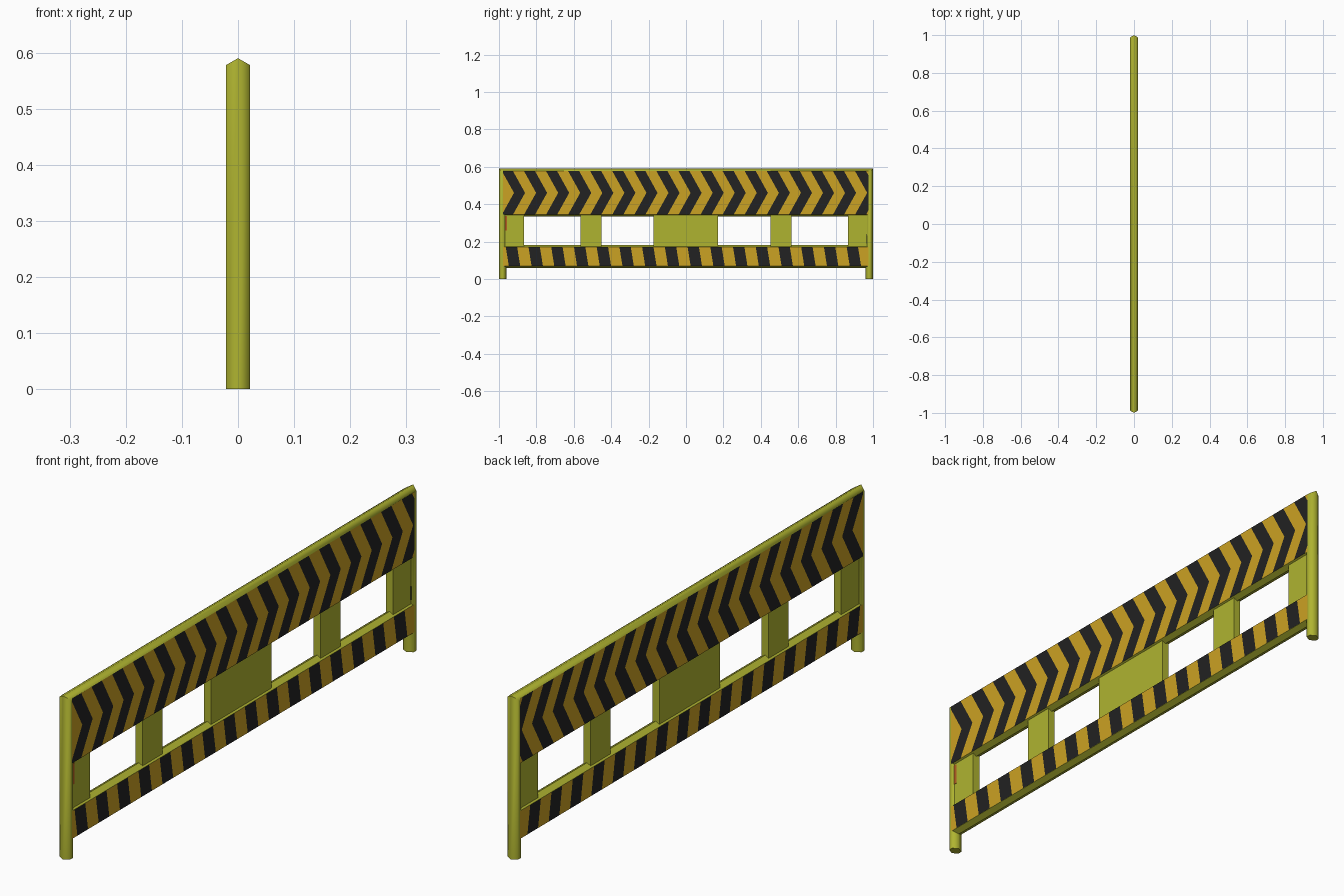
import bpy, bmesh, math
from mathutils import Vector

if "Cube" in bpy.data.objects:
    bpy.data.objects.remove(bpy.data.objects["Cube"])


def material(name, rgb):
    m = bpy.data.materials.new(name)
    m.diffuse_color = (*rgb, 1)
    m.use_nodes = True
    m.node_tree.nodes["Principled BSDF"].inputs["Base Color"].default_value = m.diffuse_color
    return m


OLIVE = material("olive yellow", (0.43, 0.455, 0.03))
AMBER = material("amber", (0.60, 0.36, 0.017))
BLACK = material("near black", (0.016, 0.016, 0.016))
RUST = material("rust orange", (0.45, 0.11, 0.015))


def finish(name, bm, mats, smooth=False):
    me = bpy.data.meshes.new(name)
    bm.to_mesh(me)
    bm.free()
    ob = bpy.data.objects.new(name, me)
    bpy.context.collection.objects.link(ob)
    for m in mats:
        me.materials.append(m)
    if smooth:
        bpy.ops.object.select_all(action='DESELECT')
        ob.select_set(True)
        bpy.context.view_layer.objects.active = ob
        bpy.ops.object.shade_smooth_by_angle(angle=math.radians(65))
    return ob


def sweep(name, rings, smooth=True):
    """Bridge matching rings of points and cap both ends."""
    bm = bmesh.new()
    loops = [[bm.verts.new(p) for p in r] for r in rings]
    n = len(rings[0])
    for a, b in zip(loops, loops[1:]):
        for i in range(n):
            j = (i + 1) % n
            bm.faces.new((a[i], a[j], b[j], b[i]))
    bm.faces.new(loops[0])
    bm.faces.new(loops[-1])
    bmesh.ops.recalc_face_normals(bm, faces=bm.faces)
    return finish(name, bm, [OLIVE], smooth)


def box(name, x0, x1, y0, y1, z0, z1, mat):
    bm = bmesh.new()
    bmesh.ops.create_cube(bm, size=1)
    for v in bm.verts:
        v.co = Vector(((x0 + x1) / 2 + v.co.x * (x1 - x0),
                       (y0 + y1) / 2 + v.co.y * (y1 - y0),
                       (z0 + z1) / 2 + v.co.z * (z1 - z0)))
    return finish(name, bm, [mat])


# Hexagonal tube frame: left post, top rail, right post, mitred at the corners
W = 0.021
HEX = [(0, 0), (W, 0.012), (W, 0.028), (0, 0.04), (-W, 0.028), (-W, 0.012)]
sweep("tube_frame", [
    [(x, -1 + d, 0) for x, d in HEX],
    [(x, -1 + d, 0.59 - d) for x, d in HEX],
    [(x, 1 - d, 0.59 - d) for x, d in HEX],
    [(x, 1 - d, 0) for x, d in HEX]])

# Upper and lower boards with ridged edges
B = 0.0205
for name, top, bottom in (("upper_board", 0.575, 0.334), ("lower_board", 0.183, 0.06)):
    prof = [(0, top), (B, top - 0.012), (B, bottom + 0.011),
            (0, bottom), (-B, bottom + 0.011), (-B, top - 0.012)]
    sweep(name, [[(x, y, z) for x, z in prof] for y in (-0.972, 0.972)], False)

# Connecting blocks between the boards
for name, y0, y1 in (("centre_block", -0.175, 0.172),
                     ("left_block", -0.565, -0.452), ("right_block", 0.452, 0.565),
                     ("left_end_block", -0.97, -0.865), ("right_end_block", 0.865, 0.97)):
    box(name, -0.014, 0.014, y0, y1, 0.165, 0.35, OLIVE)


def striped_panel(name, side, rows, period, phase):
    """Rows are (z0, z1, shift0, shift1): stripes slant by the shift over each row."""
    y0, y1 = -0.978, 0.977
    bm = bmesh.new()
    x = side * 0.0216
    for z0, z1, s0, s1 in rows:
        f = bm.faces.new([bm.verts.new((x, y, z)) for y, z in
                          ((y0, z0), (y1, z0), (y1, z1), (y0, z1))])
        if side < 0:
            f.normal_flip()
        geom = [f, *f.edges, *f.verts]
        normal = Vector((0, z1 - z0, -(s1 - s0)))
        # cut along every stripe edge
        for k in range(-4, 40):
            edge = phase + (k / 2 - 0.25) * period
            res = bmesh.ops.bisect_plane(bm, geom=geom, dist=1e-6, plane_no=normal,
                                         plane_co=(x, edge + s0, z0))
            geom = res["geom"]
        # alternate colours by position along the stripes
        for g in {e for e in geom if isinstance(e, bmesh.types.BMFace)}:
            c = g.calc_center_median()
            shift = s0 + (s1 - s0) * (c.z - z0) / (z1 - z0)
            t = ((c.y - shift - phase) / period + 0.25) % 1
            g.material_index = 1 if t < 0.5 else 0
    finish(name, bm, [AMBER, BLACK])


# Warning stripes on both sides: chevrons above, slanted bars below
for side, label in ((1, "right"), (-1, "left")):
    striped_panel(label + "_chevron_panel", side,
                  [(0.344, 0.461, -0.065, 0), (0.461, 0.578, 0, -0.065)], 0.118, -0.89)
    striped_panel(label + "_bar_panel", side,
                  [(0.071, 0.171, 0.008, -0.008)], 0.1215, -0.925)

# Small rust streak and dark scuff on the end blocks
box("rust_streak", 0.013, 0.0155, -0.968, -0.956, 0.26, 0.336, RUST)
box("dark_scuff", 0.013, 0.0155, 0.964, 0.972, 0.19, 0.24, BLACK)
